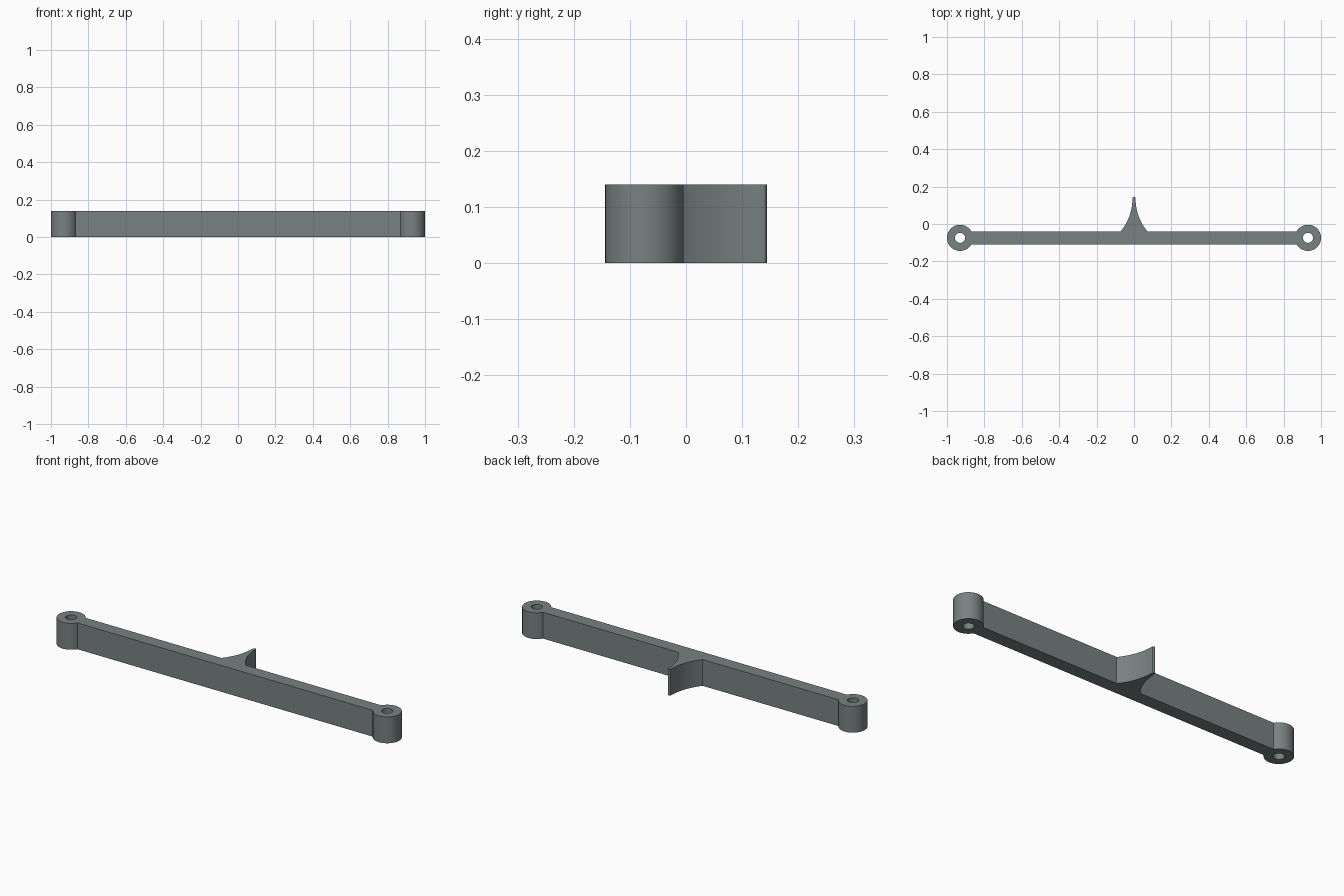
import bpy
import bmesh
from math import sin, cos, asin, pi

if "Cube" in bpy.data.objects:
    bpy.data.objects.remove(bpy.data.objects["Cube"])

HEIGHT = 0.14
CX, CY = 0.93, -0.074        # lug centre
LUG_R, HOLE_R = 0.07, 0.027
BAR_HALF = 0.035             # half the bar thickness
FIN_BASE, FIN_TIP, FIN_TOP = 0.071, 0.008, 0.138


def arc(cx, cy, r, a0, a1, n):
    return [(cx + r * cos(a0 + (a1 - a0) * i / n),
             cy + r * sin(a0 + (a1 - a0) * i / n)) for i in range(n + 1)]


# Right half of the outline, running from the bar underside up to the fin tip
join = asin(BAR_HALF / LUG_R)
lug = arc(CX, CY, LUG_R, -pi + join, pi - join, 48)
dx, dy = FIN_BASE - FIN_TIP, FIN_TOP - (CY + BAR_HALF)
flank_r = (dx * dx + dy * dy) / (2 * dx)
flank = arc(FIN_TIP + flank_r, FIN_TOP, flank_r, pi + asin(dy / flank_r), pi, 16)
tip = [(FIN_TIP * cos(a), FIN_TOP + 0.006 * sin(a)) for a in (pi / 8, pi / 4, 3 * pi / 8)]
half = lug + flank + tip
outline = half + [(0, FIN_TOP + 0.006)] + [(-x, y) for x, y in reversed(half)]

# Flat profile with the two pin holes, extruded to full height
curve = bpy.data.curves.new("link_profile", 'CURVE')
curve.dimensions = '2D'
curve.fill_mode = 'BOTH'
curve.extrude = HEIGHT / 2
holes = [arc(s * CX, CY, HOLE_R, 0, 2 * pi, 32)[:-1] for s in (-1, 1)]
for loop in [outline] + holes:
    spline = curve.splines.new('POLY')
    spline.points.add(len(loop) - 1)
    for p, (x, y) in zip(spline.points, loop):
        p.co = (x, y, 0, 1)
    spline.use_cyclic_u = True
link = bpy.data.objects.new("link_bar", curve)
bpy.context.collection.objects.link(link)
bpy.context.view_layer.objects.active = link
link.select_set(True)
bpy.ops.object.convert(target='MESH')
link = bpy.context.object

# Weld the caps to the walls and stand the part on the ground
bm = bmesh.new()
bm.from_mesh(link.data)
bmesh.ops.remove_doubles(bm, verts=bm.verts, dist=1e-5)
bmesh.ops.translate(bm, verts=bm.verts, vec=(0, 0, HEIGHT / 2))
bmesh.ops.recalc_face_normals(bm, faces=bm.faces)
bm.to_mesh(link.data)
bm.free()
bpy.ops.object.shade_smooth_by_angle(angle=0.45)

# Single grey finish
grey = bpy.data.materials.new("slate_grey")
grey.diffuse_color = (0.19, 0.22, 0.22, 1)
grey.use_nodes = True
grey.node_tree.nodes["Principled BSDF"].inputs["Base Color"].default_value = grey.diffuse_color
link.data.materials.clear()
link.data.materials.append(grey)
